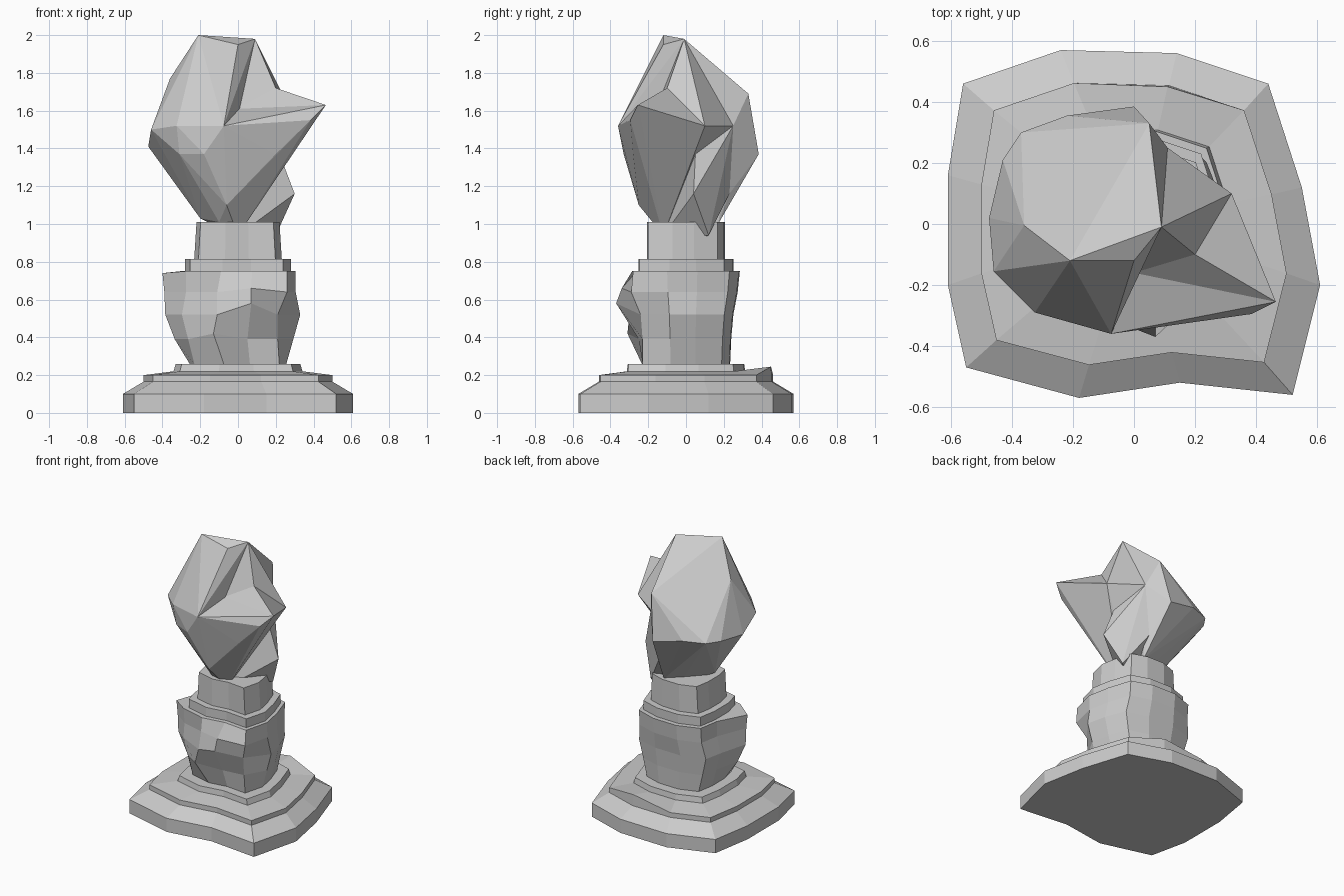
import bpy, bmesh

if "Cube" in bpy.data.objects:
    bpy.data.objects.remove(bpy.data.objects["Cube"])

# irregular twelve-sided plan shared by the plinth, body and neck
PLAN = [(-.56, .46), (-.24, .57), (.14, .56), (.44, .46), (.55, .12), (.61, -.20),
        (.52, -.56), (.15, -.52), (-.18, -.57), (-.55, -.47), (-.61, -.20), (-.61, .16)]


def finish(bm, name):
    bmesh.ops.recalc_face_normals(bm, faces=bm.faces)
    me = bpy.data.meshes.new(name)
    bm.to_mesh(me)
    bm.free()
    ob = bpy.data.objects.new(name, me)
    bpy.context.collection.objects.link(ob)
    return ob


def stack(name, levels, moved):
    """Loft the plan through (scale x, scale y, z) levels; moved holds chipped corners."""
    bm = bmesh.new()
    rings = []
    for i, (sx, sy, z) in enumerate(levels):
        rings.append([bm.verts.new(moved.get((i, k), (x * sx, y * sy, z)))
                      for k, (x, y) in enumerate(PLAN)])
    for a, b in zip(rings, rings[1:]):
        for k in range(12):
            j = (k + 1) % 12
            bm.faces.new((a[k], a[j], b[j], b[k]))
    bm.faces.new(rings[0])
    bm.faces.new(rings[-1])
    return finish(bm, name)


def hull(name, pts):
    bm = bmesh.new()
    for p in pts:
        bm.verts.new(p)
    bmesh.ops.convex_hull(bm, input=bm.verts)
    loose = [v for v in bm.verts if not v.link_faces]
    bmesh.ops.delete(bm, geom=loose, context='VERTS')
    return finish(bm, name)


# plinth, bulging body, collar and neck as one lofted stone
stack("pedestal",
      [(1, 1, 0), (1, 1, .10), (.82, .81, .165), (.82, .81, .20), (.56, .55, .22),
       (.54, .54, .26), (.42, .41, .26), (.48, .42, .39), (.54, .44, .52),
       (.50, .48, .64), (.50, .50, .75), (.46, .44, .75), (.46, .44, .815),
       (.38, .36, .815), (.36, .36, 1.01)],
      {(3, 2): (.11, .45, .245),
       (7, 6): (.21, -.23, .39), (8, 6): (.21, -.24, .52), (9, 6): (.26, -.29, .64),
       (7, 7): (.05, -.25, .39), (8, 7): (.07, -.37, .58), (9, 7): (.07, -.34, .66),
       (7, 8): (-.13, -.31, .42), (8, 8): (-.11, -.30, .52), (9, 8): (-.11, -.27, .64),
       (7, 10): (-.335, -.12, .39), (8, 10): (-.385, -.14, .52),
       (9, 10): (-.39, -.14, .64), (10, 10): (-.40, -.14, .74)})

# corners shared between the lumps of the carved top
top_back, top_front = (.09, -.01, 1.98), (0, -.12, 1.95)
dent, brow = (0, -.16, 1.61), (-.075, -.36, 1.52)
root, side = (.20, -.10, 1.72), (.32, .10, 1.52)
tip, tip_low = (.465, -.255, 1.63), (.385, -.295, 1.55)
chin, under = (.20, -.28, 1.37), (-.10, -.16, 1.01)
rear, heel, cheek = (.11, .25, 1.52), (.03, .03, .91), (.22, .05, 1.37)
front_heel, core = (.0, -.12, .94), (-.1, 0, 1.42)

head = hull("carved_head", [
    (-.21, -.12, 2.0), top_back, top_front, (-.36, -.005, 1.77), (-.46, -.155, 1.50),
    (-.475, .02, 1.41), (-.325, -.29, 1.52), brow, (-.31, -.27, 1.37), (-.18, -.33, 1.37),
    (.05, .33, 1.69), (0, .385, 1.37), (-.22, .355, 1.42), (-.37, .30, 1.42),
    (-.43, .21, 1.42), rear, (-.20, -.05, 1.03), under, (-.06, -.25, 1.10), heel,
    (.06, .23, 1.16), (.06, .17, 1.0)])

lumps = [
    # right shoulder
    hull("shoulder", [top_back, root, side, rear, dent, cheek, core]),
    # thin crest running out to the spike
    hull("crest", [root, tip, side, dent, (.15, -.05, 1.45), core]),
    # pointed spike and the jaw beneath it
    hull("spike", [tip, tip_low, side, dent, brow, chin, cheek, under, front_heel,
                   (-.06, -.25, 1.10), core]),
    # lower right bump
    hull("lower_bump", [rear, cheek, (.30, .04, 1.16), (.20, .12, .94), heel, front_heel,
                        (.06, .23, 1.16), core]),
]

# fuse the lumps into the head
for lump in lumps:
    mod = head.modifiers.new("fuse", 'BOOLEAN')
    mod.operation = 'UNION'
    mod.solver = 'EXACT'
    mod.object = lump
bpy.context.view_layer.update()
dg = bpy.context.evaluated_depsgraph_get()
fused = bpy.data.meshes.new_from_object(head.evaluated_get(dg))
head.modifiers.clear()
head.data = fused
for lump in lumps:
    bpy.data.objects.remove(lump)
